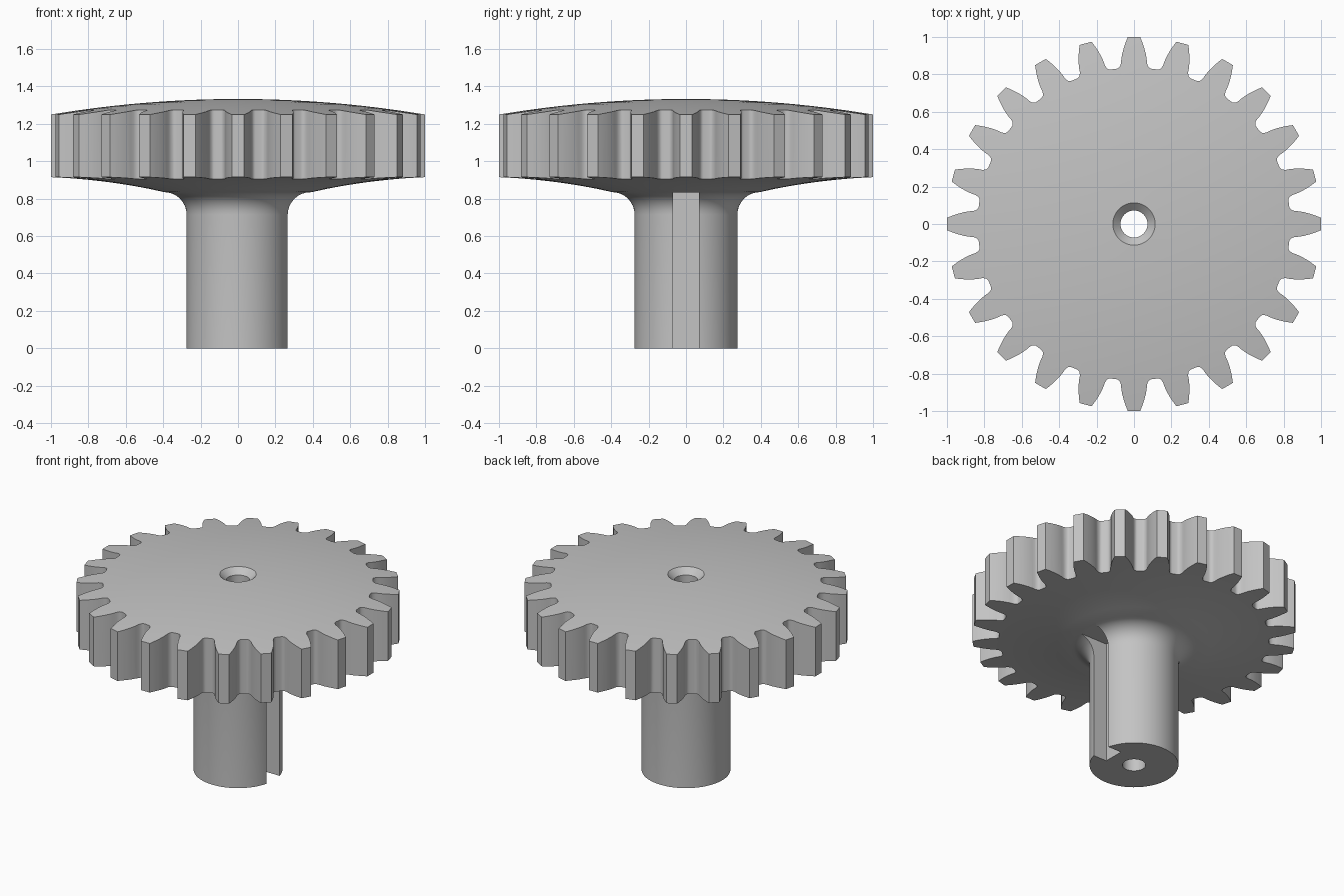
import bpy, bmesh, math

if "Cube" in bpy.data.objects:
    bpy.data.objects.remove(bpy.data.objects["Cube"])

TEETH = 24
SEGMENTS = 96

grey = bpy.data.materials.new("plain grey")
grey.diffuse_color = (0.55, 0.55, 0.55, 1)
grey.use_nodes = True
grey.node_tree.nodes["Principled BSDF"].inputs["Base Color"].default_value = grey.diffuse_color


def make_object(name, bm):
    bmesh.ops.recalc_face_normals(bm, faces=bm.faces)
    mesh = bpy.data.meshes.new(name)
    bm.to_mesh(mesh)
    bm.free()
    mesh.materials.append(grey)
    obj = bpy.data.objects.new(name, mesh)
    bpy.context.collection.objects.link(obj)
    return obj


def lathe(name, profile):
    """Revolve a closed (radius, z) loop around the z axis."""
    bm = bmesh.new()
    rings = []
    for i in range(SEGMENTS):
        a = 2 * math.pi * (i + 0.5) / SEGMENTS
        rings.append([bm.verts.new((r * math.cos(a), r * math.sin(a), z)) for r, z in profile])
    n = len(profile)
    for i in range(SEGMENTS):
        p, q = rings[i], rings[(i + 1) % SEGMENTS]
        for j in range(n):
            k = (j + 1) % n
            bm.faces.new((p[j], q[j], q[k], p[k]))
    return make_object(name, bm)


def prism(name, outline, z0, z1):
    bm = bmesh.new()
    low = bm.faces.new([bm.verts.new((x, y, z0)) for x, y in outline])
    top = bmesh.ops.extrude_face_region(bm, geom=[low])["geom"]
    bmesh.ops.translate(bm, vec=(0, 0, z1 - z0),
                        verts=[v for v in top if isinstance(v, bmesh.types.BMVert)])
    return make_object(name, bm)


def apply_boolean(obj, cutter, operation):
    cutter.hide_render = True
    mod = obj.modifiers.new(operation.lower(), 'BOOLEAN')
    mod.operation = operation
    mod.solver = 'EXACT'
    mod.object = cutter
    bpy.context.view_layer.objects.active = obj
    bpy.ops.object.modifier_apply(modifier=mod.name)
    bpy.data.objects.remove(cutter, do_unlink=True)


# Section: bore, shaft, fillet, dished underside, domed top, countersink
profile = [(0.072, 0), (0.275, 0)]
for i in range(9):
    a = math.pi / 2 * i / 8
    profile.append((0.395 - 0.12 * math.cos(a), 0.715 + 0.12 * math.sin(a)))
for i in range(1, 9):
    r = 0.395 + 0.655 * i / 8
    profile.append((r, 0.915 - 0.04 * (1 - r) - 0.15 * (1 - r) ** 2))
for i in range(11):
    r = 1.05 + (0.113 - 1.05) * i / 10
    profile.append((r, 1.333 - 0.083 * r * r))
profile.append((0.072, 1.293))
gear = lathe("gear_with_shaft", profile)

# Tooth outline: half of one tooth as (radius, half width), mirrored and repeated
half_tooth = [(0.83, 0.094), (0.833, 0.084), (0.842, 0.075), (0.86, 0.0695), (0.88, 0.068),
              (0.91, 0.063), (0.94, 0.055), (0.97, 0.045), (1.0, 0.033)]
tooth = [(r, -w) for r, w in half_tooth] + [(r, w) for r, w in reversed(half_tooth)]
outline = []
for t in range(TEETH):
    c, s = math.cos(2 * math.pi * t / TEETH), math.sin(2 * math.pi * t / TEETH)
    outline += [(r * c - w * s, r * s + w * c) for r, w in tooth]
apply_boolean(gear, prism("tooth_cutter", outline, -0.2, 1.6), 'INTERSECT')

# Keyway along the +x side of the shaft
slot = [(0.165, -0.07), (0.5, -0.07), (0.5, 0.07), (0.165, 0.07)]
apply_boolean(gear, prism("keyway_cutter", slot, -0.2, 0.833), 'DIFFERENCE')

# Smooth curved walls, keep hard edges
bpy.ops.object.select_all(action='DESELECT')
gear.select_set(True)
bpy.context.view_layer.objects.active = gear
bpy.ops.object.shade_smooth_by_angle(angle=math.radians(30))
